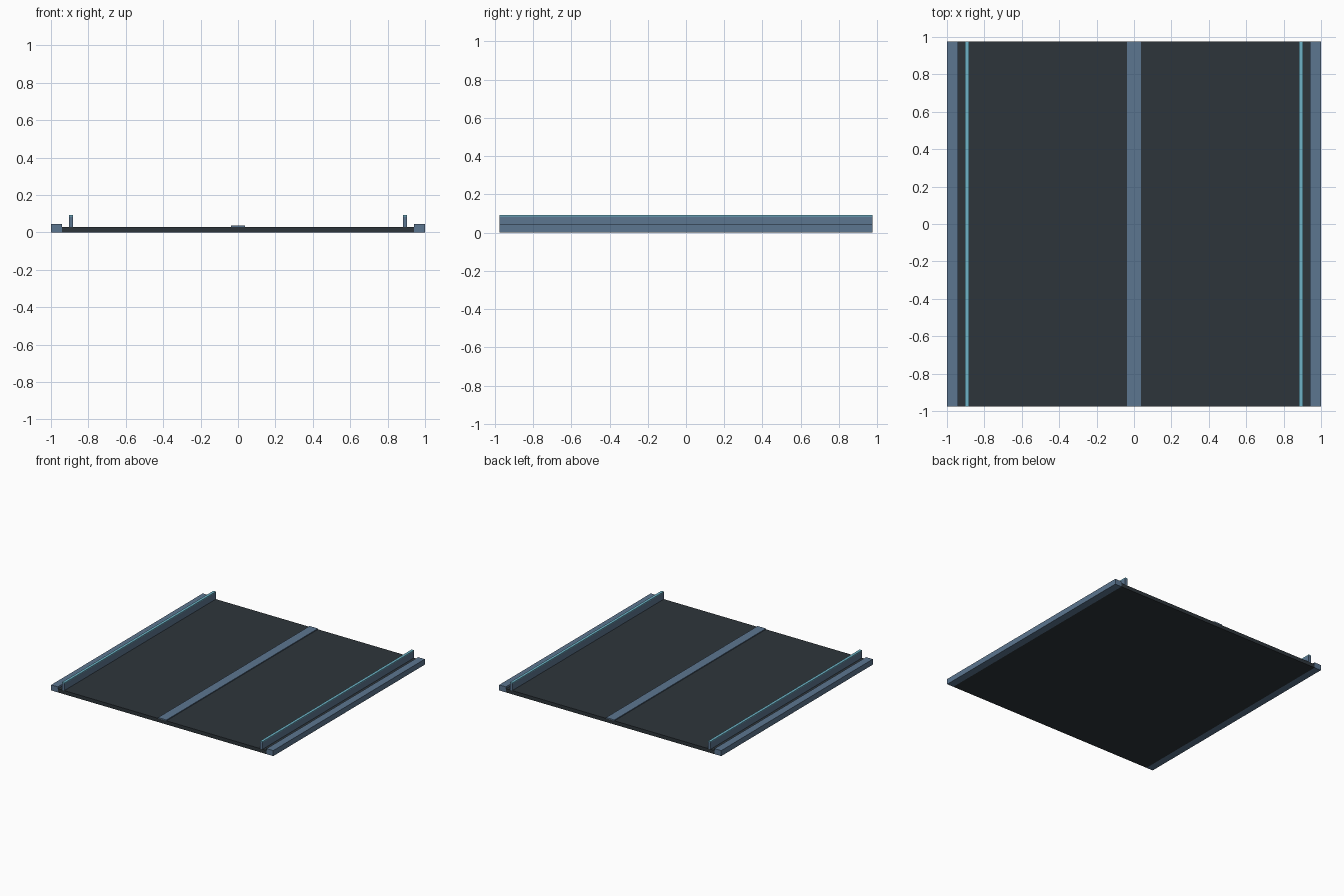
import bpy

cube = bpy.data.objects.get("Cube")
if cube:
    bpy.data.objects.remove(cube, do_unlink=True)

DEPTH = 1.95


def material(name, rgb):
    mat = bpy.data.materials.new(name)
    mat.use_nodes = True
    color = (*rgb, 1)
    mat.diffuse_color = color
    mat.node_tree.nodes["Principled BSDF"].inputs["Base Color"].default_value = color
    return mat


dark = material("dark slate", (0.027, 0.036, 0.043))
blue = material("steel blue", (0.107, 0.18, 0.28))
cyan = material("pale cyan", (0.155, 0.45, 0.57))


def bar(name, x, width, bottom, top, mat):
    """Straight bar running the full depth of the floor."""
    bpy.ops.mesh.primitive_cube_add(size=1, location=(x, 0, (bottom + top) / 2))
    obj = bpy.context.object
    obj.name = name
    obj.scale = (width, DEPTH, top - bottom)
    bpy.ops.object.transform_apply(location=False, rotation=False, scale=True)
    obj.data.materials.append(mat)
    return obj


# Floor and its raised centre strip
bar("floor_slab", 0, 1.88, 0, 0.03, dark)
bar("centre_strip", 0, 0.075, 0.03, 0.037, blue)

# Curbs, side rails and their bright caps
for side, sign in (("left", 1), ("right", -1)):
    bar(side + "_curb", sign * 0.97, 0.06, 0, 0.045, blue)
    bar(side + "_rail", sign * 0.893, 0.022, 0.03, 0.085, blue)
    bar(side + "_rail_cap", sign * 0.893, 0.022, 0.085, 0.092, cyan)
